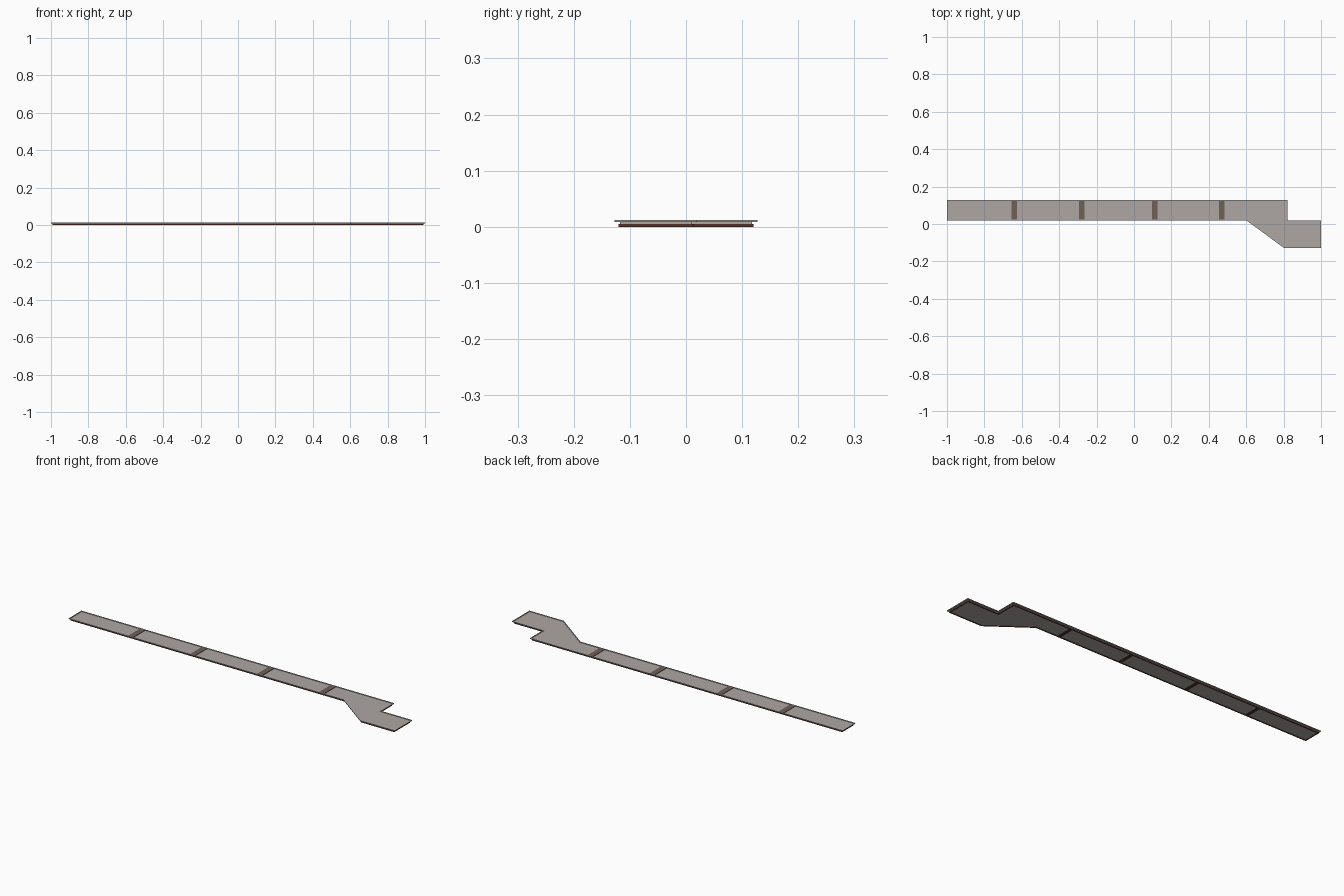
import bpy, bmesh
from mathutils import Vector

if "Cube" in bpy.data.objects:
    bpy.data.objects.remove(bpy.data.objects["Cube"])


def material(name, rgb):
    m = bpy.data.materials.new(name)
    m.diffuse_color = (*rgb, 1)
    m.use_nodes = True
    m.node_tree.nodes["Principled BSDF"].inputs["Base Color"].default_value = m.diffuse_color
    return m


CONCRETE = material("warm grey", (0.42, 0.388, 0.372))
RUST = material("dark rust", (0.085, 0.03, 0.022))
BROWN = material("grey brown", (0.16, 0.115, 0.09))

# Plan of the walkway, counter-clockwise
Y0, Y1, YB = 0.02, 0.127, -0.127
OUTLINE = [(-1, Y0), (0.6, Y0), (0.8, YB), (1, YB), (1, Y0), (0.82, Y0), (0.82, Y1), (-1, Y1)]
JOINTS = [-0.64, -0.28, 0.11, 0.47]
HALF = 0.015


def inset(points, d):
    """Move every edge of a counter-clockwise outline inward by d."""
    pts = [Vector(p) for p in points]
    out = []
    for i, p in enumerate(pts):
        a = (p - pts[i - 1]).normalized()
        b = (pts[(i + 1) % len(pts)] - p).normalized()
        na, nb = Vector((-a.y, a.x)), Vector((-b.y, b.x))
        out.append(p + (na + nb) * (d / (1 + na.dot(nb))))
    return out


def finish(bm, name, mat):
    bmesh.ops.recalc_face_normals(bm, faces=bm.faces)
    me = bpy.data.meshes.new(name)
    bm.to_mesh(me)
    bm.free()
    me.materials.append(mat)
    ob = bpy.data.objects.new(name, me)
    bpy.context.collection.objects.link(ob)


def prism(name, points, z0, z1, mat):
    bm = bmesh.new()
    face = bm.faces.new([bm.verts.new((p[0], p[1], z0)) for p in points])
    top = bmesh.ops.extrude_face_region(bm, geom=[face])["geom"]
    bmesh.ops.translate(bm, vec=(0, 0, z1 - z0),
                        verts=[v for v in top if isinstance(v, bmesh.types.BMVert)])
    finish(bm, name, mat)


def ring(name, outer, inner, z0, z1, mat):
    bm = bmesh.new()
    loops = [[bm.verts.new((p[0], p[1], z)) for p in pts]
             for pts, z in ((outer, z0), (outer, z1), (inner, z1), (inner, z0))]
    n = len(outer)
    for k in range(4):
        a, b = loops[k], loops[(k + 1) % 4]
        for i in range(n):
            j = (i + 1) % n
            bm.faces.new((a[i], a[j], b[j], b[i]))
    finish(bm, name, mat)


def box(x0, x1, y0, y1):
    return [(x0, y0), (x1, y0), (x1, y1), (x0, y1)]


# Core slab, deck plate with a raised lip, and a thin rust frame round the foot
prism("core_slab", inset(OUTLINE, 0.009), 0.002, 0.009, CONCRETE)
prism("deck_plate", OUTLINE, 0.0085, 0.0097, CONCRETE)
ring("deck_lip", OUTLINE, inset(OUTLINE, 0.005), 0.0097, 0.012, CONCRETE)
ring("edge_frame", inset(OUTLINE, 0.007), inset(OUTLINE, 0.012), 0.0, 0.005, RUST)

# Brown cross ribs on the deck, rust ribs under it
for i, x in enumerate(JOINTS):
    prism(f"deck_rib_{i + 1}", box(x - HALF, x + HALF, Y0 + 0.004, Y1 - 0.004),
          0.0095, 0.012, BROWN)
    prism(f"under_rib_{i + 1}", box(x - 0.008, x + 0.008, Y0 + 0.012, Y1 - 0.012),
          0.0, 0.003, RUST)
